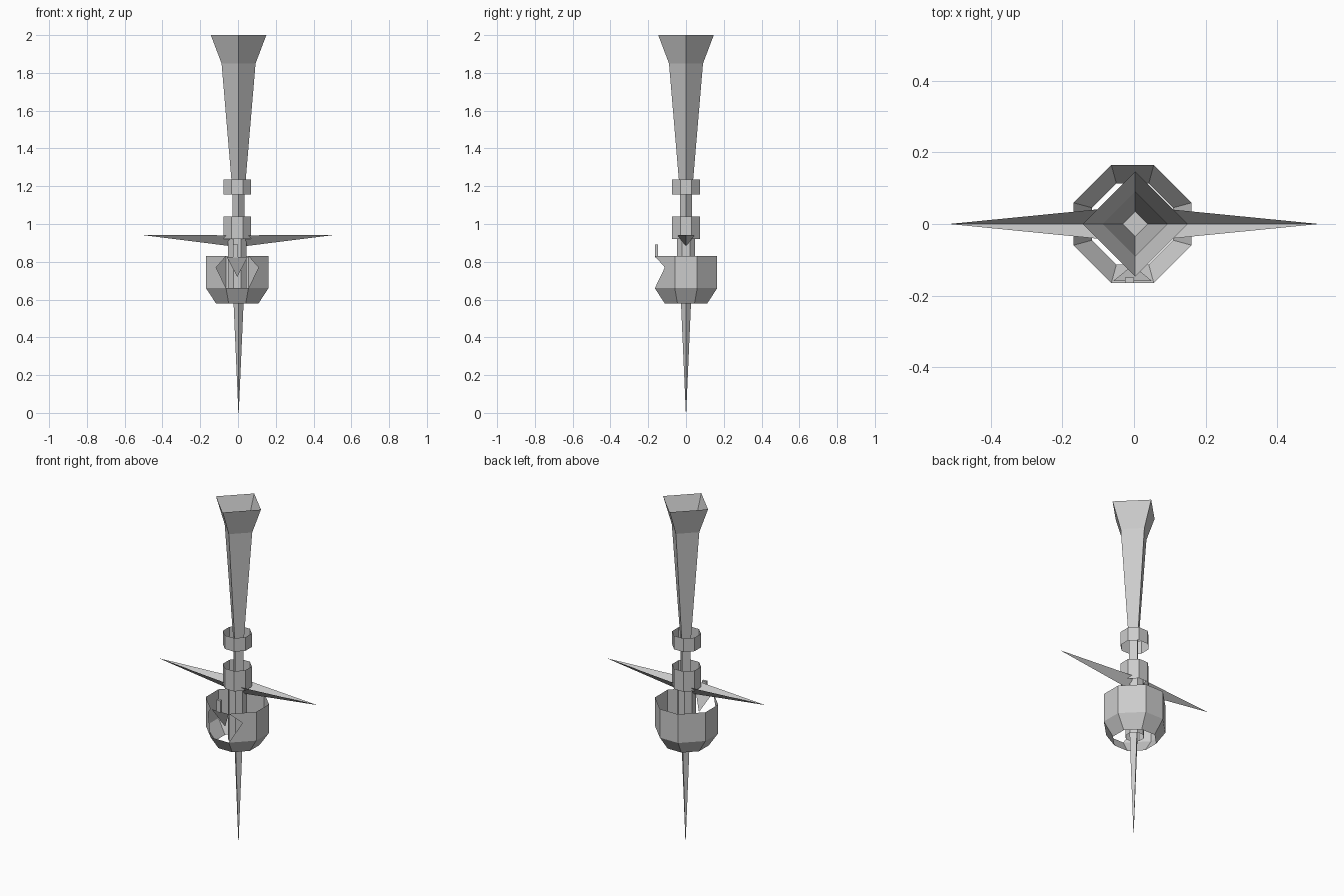
import bpy
import math

if "Cube" in bpy.data.objects:
    bpy.data.objects.remove(bpy.data.objects["Cube"])


def make(name, verts, faces):
    mesh = bpy.data.meshes.new(name)
    mesh.from_pydata(verts, [], faces)
    mesh.update()
    obj = bpy.data.objects.new(name, mesh)
    bpy.context.collection.objects.link(obj)
    return obj


def octagon(a, k=math.tan(math.pi / 8)):
    # Flats face the axes; a = distance to a flat, k = half side / a
    b = a * k
    return [(-b, -a), (b, -a), (a, -b), (a, b), (b, a), (-b, a), (-a, b), (-a, -b)]


def diamond(r):
    return [(0, -r), (r, 0), (0, r), (-r, 0)]


def tube(name, rings, x=0.0, cap_bottom=False, skip=(), extra=None):
    # Skin a stack of (outline, z) rings, listed bottom to top
    n = len(rings[0][0])
    verts = [(px + x, py, z) for outline, z in rings for px, py in outline]
    faces = []
    for r in range(len(rings) - 1):
        for i in range(n):
            if (r, i) not in skip:
                j = (i + 1) % n
                faces.append((r * n + i, r * n + j, r * n + n + j, r * n + n + i))
    if cap_bottom:
        faces.append(tuple(range(n)))
    if extra:
        more_verts, more_faces = extra(len(verts))
        verts += more_verts
        faces += more_faces
    return make(name, verts, faces)


BX, FX = -0.004, 0.003   # small sideways offsets of body and funnel

# Flared square funnel and thin stem
tube("funnel", [(diamond(0.035), 1.2), (diamond(0.09), 1.85), (diamond(0.147), 2.0)],
     FX, cap_bottom=True)
tube("stem", [(diamond(0.032), 0.92), (diamond(0.032), 1.2)], FX)

# Open octagonal collars and the inner core
for name, a, z0, z1 in (("upper_collar", 0.073, 1.155, 1.235),
                        ("lower_collar", 0.073, 0.92, 1.04),
                        ("core", 0.048, 0.60, 0.94)):
    tube(name, [(octagon(a), z0), (octagon(a), z1)], BX)


# Octagonal housing, broken open at the front with notched side panels
def notches(s):
    verts = [(BX + 0.112, -0.112, 0.77), (BX - 0.112, -0.112, 0.77)]
    return verts, [(9, 10, 18, 17, s), (15, 8, s + 1, 16, 23)]


tube("housing", [(octagon(0.113, 0.4), 0.58), (octagon(0.165, 0.36), 0.66),
                 (octagon(0.165, 0.36), 0.83)],
     BX, skip=((1, 0), (1, 1), (1, 7)), extra=notches)

# Bent triangular flap in the opening
make("front_flap", [(BX - 0.055, -0.16, 0.825), (BX + 0.055, -0.16, 0.825),
                    (BX, -0.115, 0.72)], [(0, 2, 1)])

# Small upright catch on the front rim
bpy.ops.mesh.primitive_cube_add(size=1, location=(-0.013, -0.157, 0.857))
catch = bpy.context.object
catch.name = "front_catch"
catch.scale = (0.025, 0.016, 0.07)

# Cross arms: tapered V channels
for side, s in (("left", -1), ("right", 1)):
    make(side + "_arm", [(s * 0.04, -0.047, 0.94), (s * 0.04, 0, 0.883),
                         (s * 0.04, 0.047, 0.94), (s * 0.517, 0, 0.943)],
         [(0, 1, 3), (1, 2, 3)])

# Long lower spike
tube("lower_spike", [(diamond(0.001), 0.0), (diamond(0.03), 0.66)], FX)
